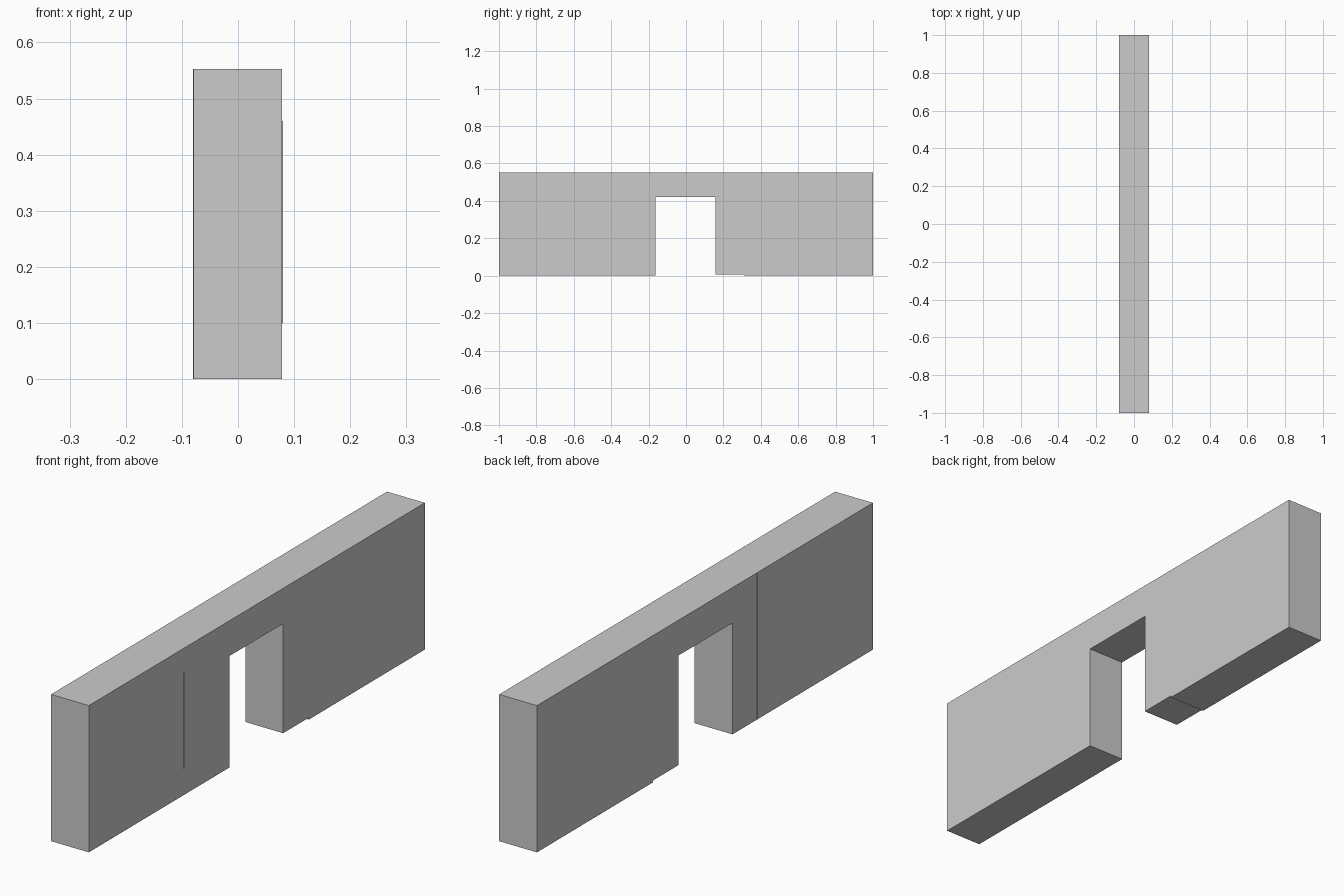
import bpy, bmesh

if "Cube" in bpy.data.objects:
    bpy.data.objects.remove(bpy.data.objects["Cube"])

HEIGHT = 0.553
BACK, FRONT = -0.079, 0.0785


def extrude_outline(name, outline, x0, x1):
    """Extrude a closed (y, z) outline along x."""
    bm = bmesh.new()
    face = bm.faces.new([bm.verts.new((x0, y, z)) for y, z in outline])
    result = bmesh.ops.extrude_face_region(bm, geom=[face])
    moved = [g for g in result["geom"] if isinstance(g, bmesh.types.BMVert)]
    bmesh.ops.translate(bm, verts=moved, vec=(x1 - x0, 0, 0))
    bmesh.ops.recalc_face_normals(bm, faces=bm.faces)
    mesh = bpy.data.meshes.new(name)
    bm.to_mesh(mesh)
    bm.free()
    obj = bpy.data.objects.new(name, mesh)
    bpy.context.collection.objects.link(obj)
    return obj


def strip(name, y0, y1, z0, z1, x0, x1):
    return extrude_outline(name, [(y0, z0), (y1, z0), (y1, z1), (y0, z1)], x0, x1)


# Wall with a doorway and a slightly raised foot beside it
extrude_outline("wall", [
    (-1, 0), (-0.164, 0), (-0.164, 0.42), (0.157, 0.42), (0.157, 0.007),
    (0.31, 0.007), (0.31, 0), (1, 0), (1, HEIGHT), (-1, HEIGHT),
], BACK, FRONT)

# Thin raised strip on the right side
strip("face_strip", -0.436, -0.432, 0.10, 0.46, FRONT - 0.002, 0.08)

# Full-height seam on the left side
strip("seam_strip", -0.315, -0.311, 0, HEIGHT, -0.08, BACK + 0.002)
